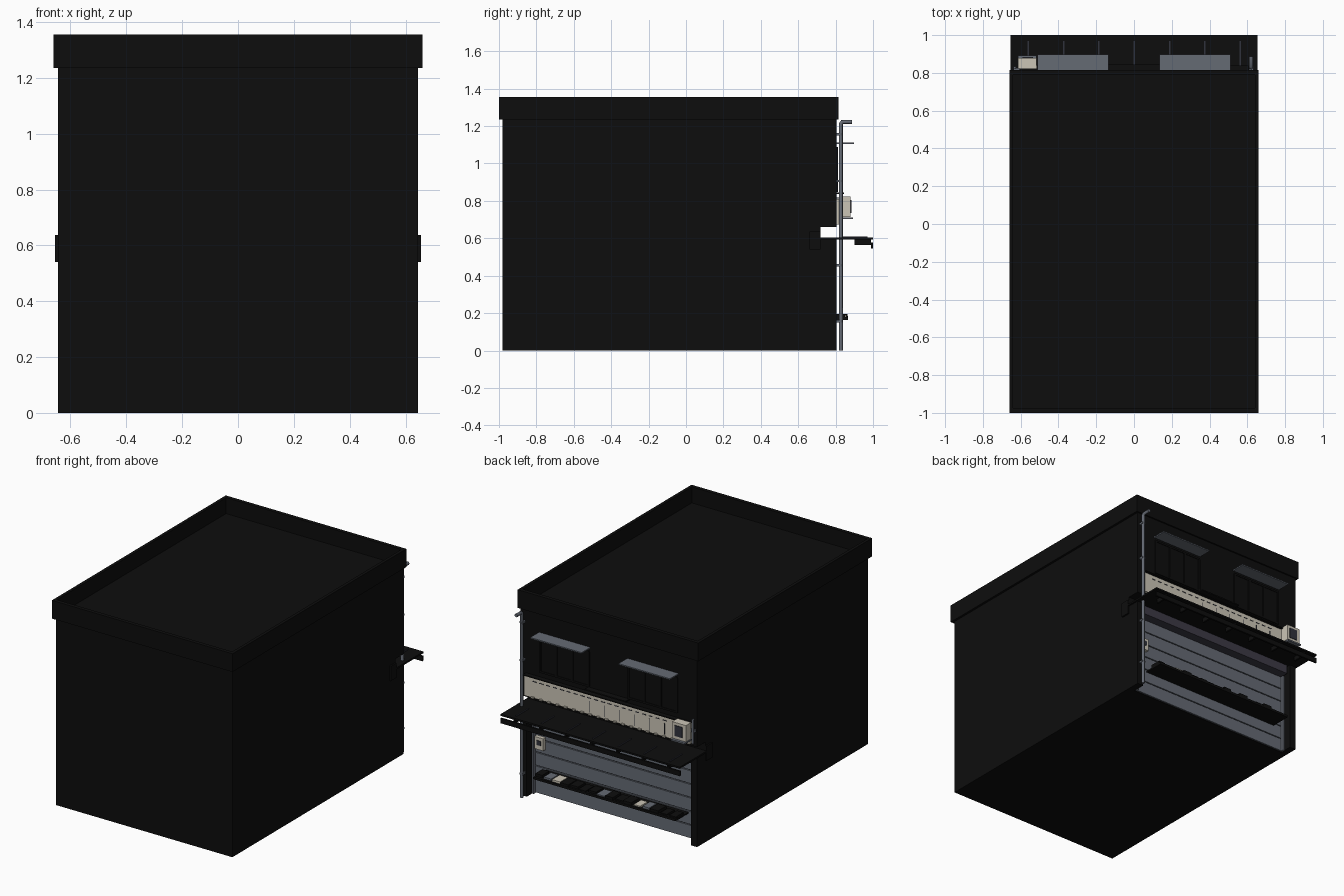
import bpy, bmesh, math, random
from mathutils import Vector

if "Cube" in bpy.data.objects:
    bpy.data.objects.remove(bpy.data.objects["Cube"])

random.seed(4)

def mat(name, r, g, b):
    m = bpy.data.materials.new(name)
    m.diffuse_color = (r, g, b, 1)
    m.use_nodes = True
    m.node_tree.nodes["Principled BSDF"].inputs["Base Color"].default_value = m.diffuse_color
    return m

BLACK = mat("black", 0.004, 0.004, 0.004)
GREY = mat("slate grey", 0.13, 0.145, 0.175)
BEIGE = mat("warm beige", 0.6, 0.56, 0.47)
DARK = mat("dark purple grey", 0.045, 0.042, 0.06)
SCREEN = mat("dark screen", 0.03, 0.032, 0.045)

def boxes(name, material, items):
    """One object from several boxes given as (x0,x1,y0,y1,z0,z1)."""
    bm = bmesh.new()
    for x0, x1, y0, y1, z0, z1 in items:
        vs = bmesh.ops.create_cube(bm, size=1)["verts"]
        for v in vs:
            v.co = Vector(((x0 + x1) / 2 + v.co.x * (x1 - x0),
                           (y0 + y1) / 2 + v.co.y * (y1 - y0),
                           (z0 + z1) / 2 + v.co.z * (z1 - z0)))
    me = bpy.data.meshes.new(name)
    bm.to_mesh(me)
    bm.free()
    me.materials.append(material)
    ob = bpy.data.objects.new(name, me)
    bpy.context.collection.objects.link(ob)
    return ob

def both(x0, x1, *rest):
    """The same box on both sides of x = 0."""
    return [(x0, x1, *rest), (-x1, -x0, *rest)]

# Building: core, overhanging upper storey, corner pillars
boxes("building_core", BLACK, [(-.645, .645, -.98, .72, 0, 1.24)])
boxes("upper_back_wall", BLACK, [(-.645, .645, .72, .805, .66, 1.24)])
boxes("corner_pillars", BLACK, both(.6, .645, .72, .805, 0, .6))

# Parapet rim around the sunken roof
boxes("parapet", BLACK, both(.64, .66, -1, .815, 1.235, 1.355) + [
    (-.64, .64, -1, -.975, 1.235, 1.355), (-.64, .64, .79, .815, 1.235, 1.355)])
boxes("roof_deck", BLACK, [(-.642, .642, -.978, .795, 1.235, 1.25)])

# Roller shutter: slats with dark gaps, housing on top
n = 6
h = .54 / n
boxes("shutter_slats", GREY, [(-.6, .6, .72, .73, i * h + .004, (i + 1) * h - .002) for i in range(n)])
boxes("shutter_housing", DARK, [(-.59, .59, .72, .79, .535, .593)])
boxes("shutter_rails", GREY, both(.588, .6, .73, .75, 0, .535))

# Counter running through the side notches, with drop lip and hangers
boxes("counter", BLACK, [(-.655, .655, .72, 1.0, .594, .605)])
boxes("counter_lip", BLACK, [(-.655, .655, .988, 1.0, .545, .577)])
boxes("counter_hangers", BLACK, [(x - .006, x + .006, .9, .99, .565, .596)
                                 for x in [-.56 + i * .187 for i in range(7)]])
boxes("counter_ribs", SCREEN, [(x - .004, x + .004, .84, .97, .605, .609)
                               for x in [-.56 + i * .187 for i in range(7)]])
boxes("counter_side_brackets", BLACK, both(.645, .655, .66, .72, .54, .637))

# Beige fascia band with dashes and seams
boxes("fascia_band", BEIGE, [(-.605, .605, .805, .824, .675, .81)])
boxes("fascia_dashes", SCREEN, [(x - .014, x + .014, .824, .826, .782, .787)
                                for x in [-.42 + i * .05 for i in range(20)]])
boxes("fascia_seams", SCREEN, [(x - .002, x + .002, .824, .826, .69, .765)
                               for x in [-.42 + i * .11 for i in range(6)]])
boxes("fascia_teeth", BEIGE, [(x - .01, x + .01, .805, .835, .675, .684)
                              for x in [-.48 + i * .06 for i in range(18)]])
boxes("fascia_ledge", BLACK, [(-.605, .605, .805, .838, .812, .818),
                              (-.15, .15, .805, .845, .838, .846)])

# Windows: three panes under each awning
panes, frames = [], []
for s in (-1, 1):
    for i in (-1, 0, 1):
        c = s * .3225 + i * .118
        panes.append((c - .05, c + .05, .805, .808, .86, 1.075))
    frames += [(s * .3225 - .18, s * .3225 + .18, .805, .812, z, z + .012) for z in (.848, 1.075)]
    frames += [(s * .3225 + k * .059 - .006, s * .3225 + k * .059 + .006, .805, .812, .85, 1.08)
               for k in (-3, -1, 1, 3)]
boxes("window_panes", BLACK, panes)
boxes("window_frames", BLACK, frames)
boxes("awnings", GREY, both(.135, .51, .805, .897, 1.103, 1.111))

# Terminal unit with screen, tray and post
boxes("terminal_box", BEIGE, [(-.615, -.515, .824, .88, .715, .823)])
boxes("terminal_screen", SCREEN, [(-.59, -.535, .88, .884, .735, .805)])
boxes("terminal_tray", GREY, [(-.615, -.515, .82, .893, .702, .712)])
boxes("terminal_post", GREY, [(-.638, -.626, .82, .835, .69, .85),
                              (-.638, -.6, .805, .825, .76, .775)])

# Drain pipe with hooked top, and its wall clips
def pipe(name, pts, r):
    cu = bpy.data.curves.new(name, "CURVE")
    cu.dimensions = "3D"
    cu.bevel_depth = r
    cu.bevel_resolution = 2
    cu.use_fill_caps = True
    sp = cu.splines.new("POLY")
    sp.points.add(len(pts) - 1)
    for p, q in zip(sp.points, pts):
        p.co = (*q, 1)
    ob = bpy.data.objects.new(name, cu)
    bpy.context.collection.objects.link(ob)
    cu.materials.append(GREY)

pipe("drain_pipe", [(.62, .828, 0), (.62, .828, 1.212), (.62, .835, 1.222), (.62, .888, 1.222)], .011)
boxes("pipe_clips", GREY, [(.608, .632, .8, .835, z, z + .012) for z in (.15, .45, .9, 1.15)])

# Meter box beside the shutter
boxes("meter_box", BEIGE, [(.515, .58, .73, .755, .305, .385)])
boxes("meter_dial", SCREEN, [(.532, .562, .755, .759, .335, .365)])

# Low shelf carrying a row of small goods
boxes("shelf", BLACK, [(-.53, .51, .73, .845, .163, .172)])
goods = {"black_goods": (BLACK, []), "beige_goods": (BEIGE, []), "grey_goods": (GREY, [])}
for i in range(16):
    x = -.5 + i * .0655
    key = {4: "beige_goods", 13: "beige_goods", 3: "grey_goods", 8: "grey_goods",
           14: "grey_goods"}.get(i, "black_goods")
    w, t = random.uniform(.022, .031), random.uniform(.012, .026)
    goods[key][1].append((x - w, x + w, .775, random.uniform(.848, .866), .172, .172 + t))
for name, (m, items) in goods.items():
    boxes(name, m, items)
boxes("shelf_front_edge", BLACK, [(-.53, .51, .845, .866, .163, .178)])
